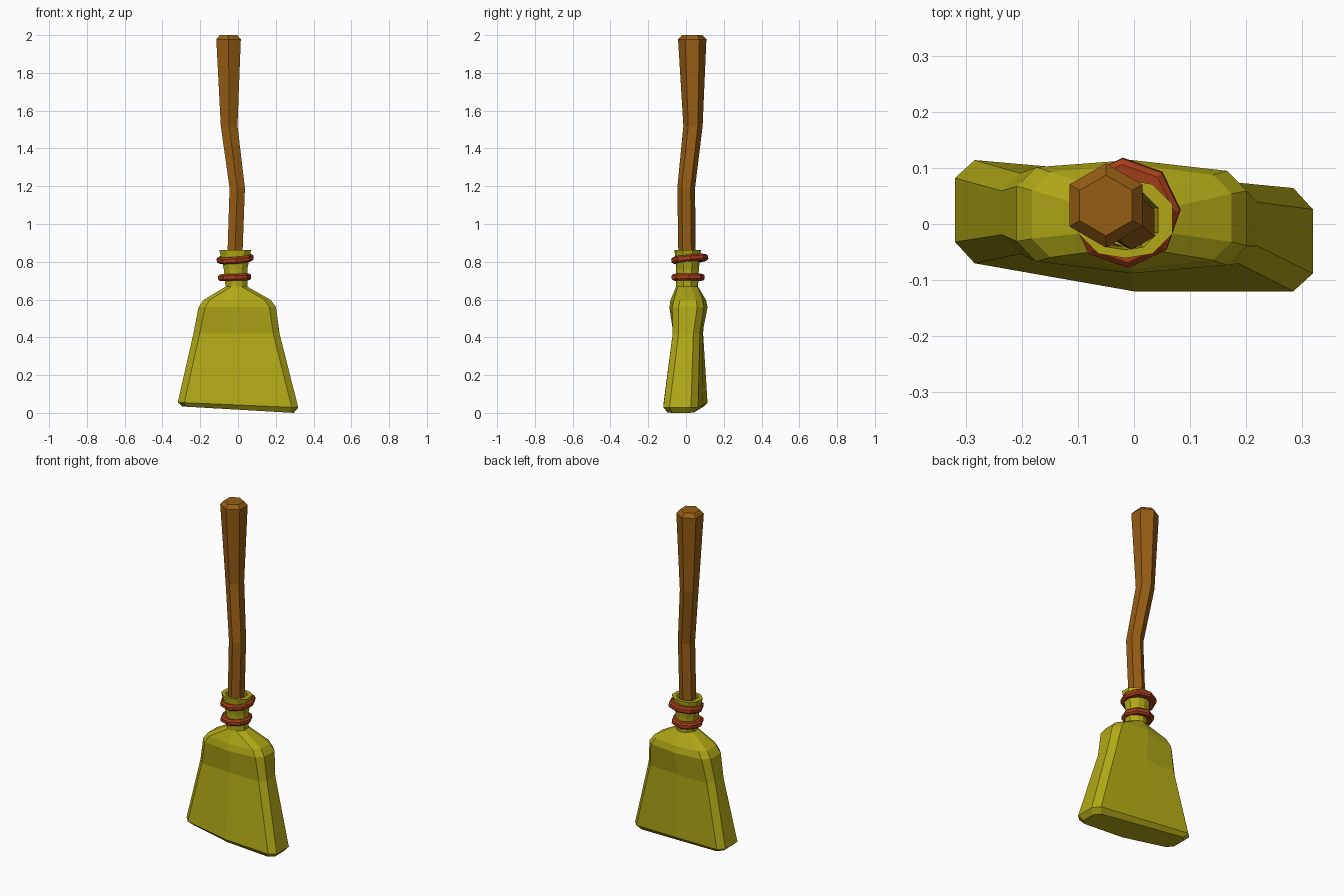
import bpy, bmesh
from math import sin, cos, tau
from mathutils import Vector

if "Cube" in bpy.data.objects:
    bpy.data.objects.remove(bpy.data.objects["Cube"])


def material(name, rgb):
    m = bpy.data.materials.new(name)
    m.diffuse_color = (*rgb, 1)
    m.use_nodes = True
    m.node_tree.nodes["Principled BSDF"].inputs["Base Color"].default_value = m.diffuse_color
    return m


def loft(name, rings, mat, closed=False):
    """Skin a list of equal-length point rings; cap the ends unless closed."""
    bm = bmesh.new()
    vs = [[bm.verts.new(p) for p in r] for r in rings]
    n = len(vs[0])
    pairs = list(zip(vs, vs[1:])) + ([(vs[-1], vs[0])] if closed else [])
    for a, b in pairs:
        for i in range(n):
            j = (i + 1) % n
            bm.faces.new((a[i], a[j], b[j], b[i]))
    if not closed:
        bm.faces.new(vs[0][::-1])
        bm.faces.new(vs[-1])
    bmesh.ops.recalc_face_normals(bm, faces=bm.faces)
    me = bpy.data.meshes.new(name)
    bm.to_mesh(me)
    bm.free()
    me.materials.append(mat)
    ob = bpy.data.objects.new(name, me)
    bpy.context.collection.objects.link(ob)
    return ob


def polygon(x, y, z, r, n, start=0.0):
    return [Vector((x + r * cos(start + tau * i / n),
                    y + r * sin(start + tau * i / n), z)) for i in range(n)]


def head_ring(z, cx, cy, hx, hy, ch, shear=0, front=0, back=0, tilt=0):
    """Chamfered rectangle with bulging front/back mid points."""
    a, b = hx - ch, hy - ch
    pts = [(-a, -hy), (0, -hy - front), (a, -hy), (hx, -b), (hx, b),
           (a, hy), (0, hy + back), (-a, hy), (-hx, b), (-hx, -b)]
    return [Vector((cx + x, cy + y - shear * x / hx, z - tilt * x / hx))
            for x, y in pts]


wood = material("wood", (0.31, 0.11, 0.007))
straw = material("straw", (0.44, 0.39, 0.008))
cord = material("cord", (0.39, 0.05, 0.01))

# Crooked six-sided handle
path = [(-0.015, 0.005, 0.72, 0.046), (-0.015, 0.005, 0.87, 0.046),
        (-0.004, 0.001, 1.19, 0.047), (-0.047, 0.037, 1.52, 0.051),
        (-0.05, 0.033, 1.978, 0.075), (-0.05, 0.033, 2.0, 0.054)]
loft("handle", [polygon(x, y, z, r, 6, tau / 12) for x, y, z, r in path], wood)

# Straw head: flared bottom, waist, shoulders, neck and hollow rim
loft("straw_head", [
    head_ring(0.017, 0, -0.003, 0.295, 0.07, 0.03, 0.028, 0.025, 0, 0.017),
    head_ring(0.042, 0, -0.003, 0.319, 0.092, 0.035, 0.028, 0.025, 0, 0.014),
    head_ring(0.42, -0.008, 0.01, 0.228, 0.072, 0.033, 0.010, 0.005, 0.005),
    head_ring(0.56, -0.004, 0.014, 0.205, 0.084, 0.035, 0.004, 0.018, 0.016),
    head_ring(0.598, -0.004, 0.014, 0.178, 0.076, 0.033, 0.003, 0.02, 0.016),
    head_ring(0.668, -0.008, 0.006, 0.058, 0.050, 0.03, 0, 0.008, 0.008),
    head_ring(0.76, -0.013, 0.008, 0.062, 0.052, 0.03, 0, 0.008, 0.008),
    head_ring(0.862, -0.015, 0.009, 0.084, 0.062, 0.036, 0, 0.008, 0.008),
    head_ring(0.862, -0.015, 0.007, 0.058, 0.048, 0.026, 0, 0.005, 0.005),
    head_ring(0.81, -0.015, 0.006, 0.045, 0.043, 0.022, 0, 0.003, 0.003),
], straw)


# Eight-sided cord bands around the neck
def band(name, x, y, z, r, tilt_x, tilt_y):
    profile = [(-0.035, -0.018), (-0.01, -0.018), (0, -0.009),
               (0, 0.009), (-0.01, 0.018), (-0.035, 0.018)]
    ob = loft(name, [polygon(0, 0, h, r + d, 8) for d, h in profile], cord, True)
    ob.location = (x, y, z)
    ob.rotation_euler = (tilt_x, tilt_y, 0.05)


band("lower_band", -0.018, 0.011, 0.718, 0.088, 0.0, -0.03)
band("upper_band", -0.015, 0.020, 0.815, 0.098, 0.09, -0.08)
